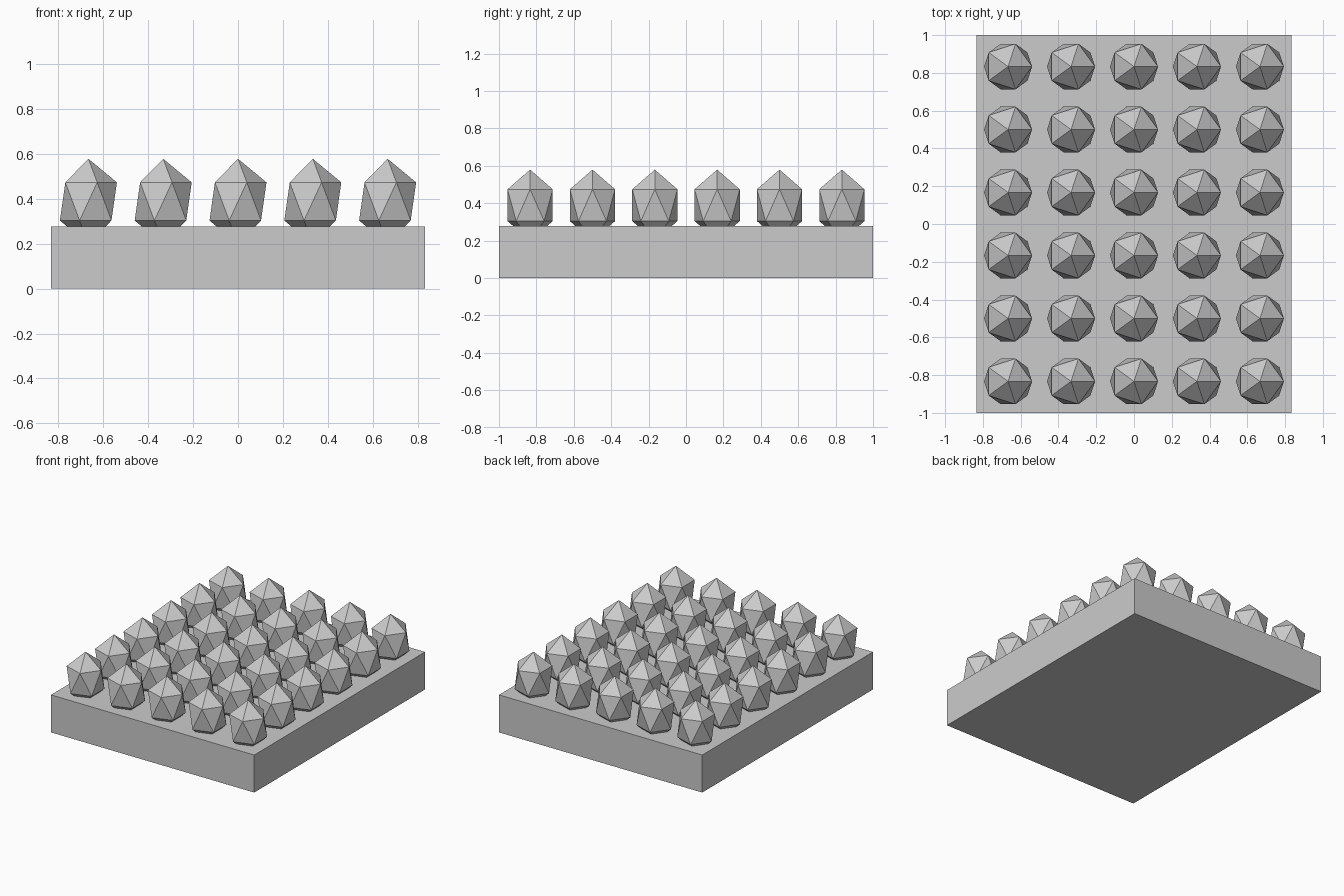
import bpy

if "Cube" in bpy.data.objects:
    bpy.data.objects.remove(bpy.data.objects["Cube"])

COLS, ROWS = 5, 6
PITCH = 1 / 3
TRAY_H = 0.278

# Tray: plain solid slab
bpy.ops.mesh.primitive_cube_add(size=1, location=(0, 0, TRAY_H / 2))
tray = bpy.context.object
tray.name = "tray"
tray.scale = (COLS * PITCH, ROWS * PITCH, TRAY_H)
bpy.ops.object.transform_apply(location=False, rotation=False, scale=True)

# One low-poly egg: stretched icosahedron, partly sunk into the tray
bpy.ops.mesh.primitive_ico_sphere_add(subdivisions=1, radius=1)
egg = bpy.context.object
egg.name = "egg"
egg.scale = (0.142, 0.142, 0.19)
bpy.ops.object.transform_apply(location=False, rotation=False, scale=True)
egg_mesh = egg.data
bpy.data.objects.remove(egg)

# Grid of eggs sharing the same mesh
for row in range(ROWS):
    for col in range(COLS):
        obj = bpy.data.objects.new(f"egg_{row + 1}_{col + 1}", egg_mesh)
        obj.location = ((col - (COLS - 1) / 2) * PITCH,
                        (row - (ROWS - 1) / 2) * PITCH, 0.389)
        bpy.context.collection.objects.link(obj)
